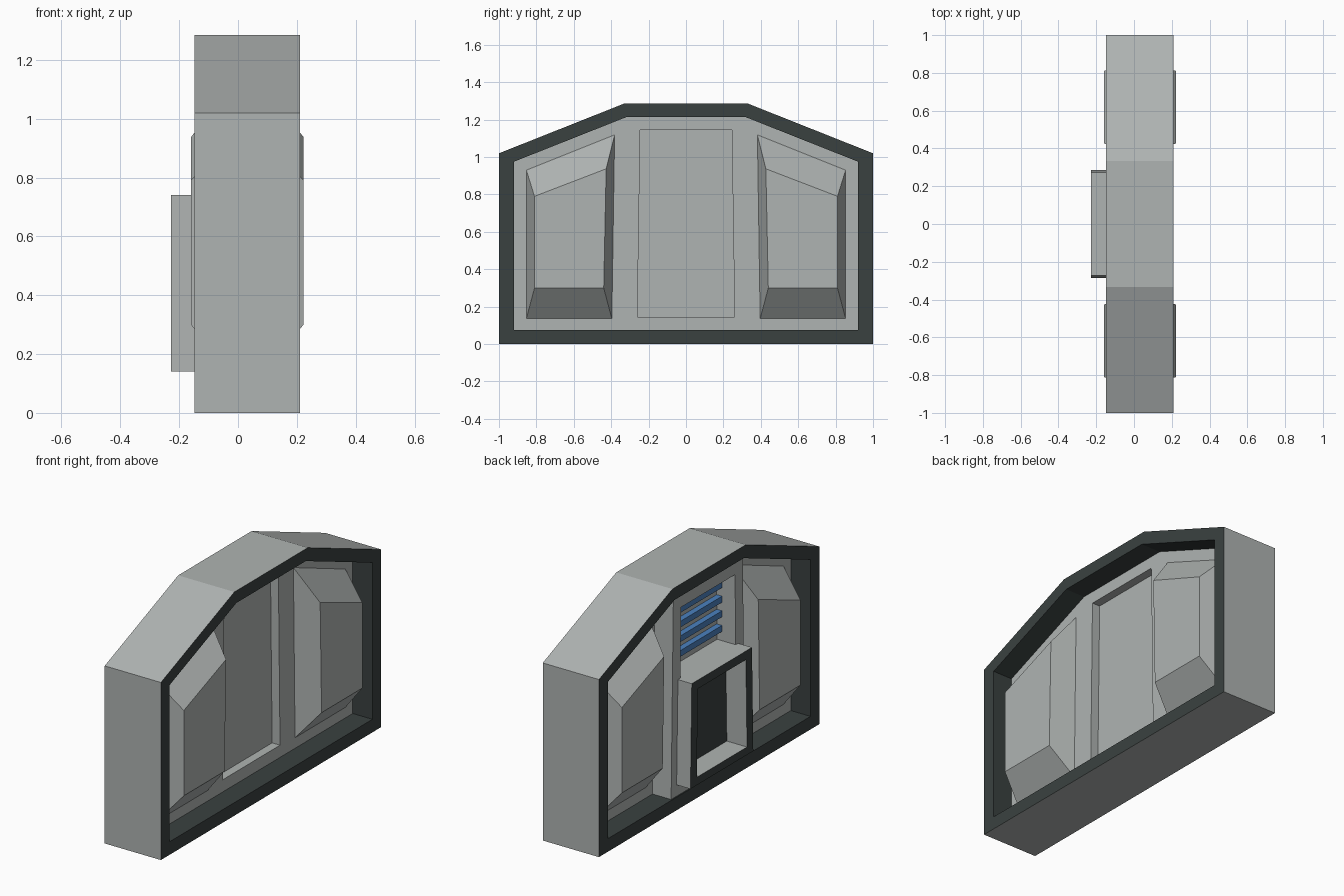
import bpy, bmesh

if "Cube" in bpy.data.objects:
    bpy.data.objects.remove(bpy.data.objects["Cube"])


def material(name, rgb):
    m = bpy.data.materials.new(name)
    m.diffuse_color = (*rgb, 1)
    m.use_nodes = True
    m.node_tree.nodes["Principled BSDF"].inputs["Base Color"].default_value = m.diffuse_color
    return m


GREY = material("light grey", (0.43, 0.455, 0.447))
DARK = material("dark grey", (0.042, 0.053, 0.051))
BLUE = material("vent blue", (0.07, 0.22, 0.52))


def loft(name, loops, mats, closed=False, rule=None):
    """Join loops of (x, [(y, z), ...]); closed makes a ring, else ends are capped."""
    bm = bmesh.new()
    rows = [[bm.verts.new((x, y, z)) for y, z in pts] for x, pts in loops]
    n = len(rows[0])
    pairs = list(zip(rows, rows[1:] + rows[:1])) if closed else list(zip(rows, rows[1:]))
    for k, (a, b) in enumerate(pairs):
        for i in range(n):
            j = (i + 1) % n
            f = bm.faces.new((a[i], a[j], b[j], b[i]))
            f.material_index = rule(k) if rule else 0
    if not closed:
        bm.faces.new(rows[0])
        f = bm.faces.new(rows[-1])
        f.material_index = rule(len(pairs)) if rule else 0
    bmesh.ops.recalc_face_normals(bm, faces=bm.faces)
    me = bpy.data.meshes.new(name)
    bm.to_mesh(me)
    bm.free()
    for m in mats:
        me.materials.append(m)
    ob = bpy.data.objects.new(name, me)
    bpy.context.collection.objects.link(ob)
    return ob


def ring(name, outer, inner, x0, x1, mats, rule=None):
    return loft(name, [(x0, outer), (x1, outer), (x1, inner), (x0, inner)], mats, True, rule)


def rect(y0, y1, z0, z1, top=None):
    """Four-sided outline; top gives the half width of a tapered upper edge."""
    t0, t1 = (y0, y1) if top is None else (-top, top)
    return [(y0, z0), (y1, z0), (t1, z1), (t0, z1)]


MID = 0.0315          # middle plane of the slab
X0, X1 = -0.147, 0.21
outer = [(-1, 0), (1, 0), (1, 1.02), (0.333, 1.285), (-0.333, 1.285), (-1, 1.02)]
inner = [(-0.92, 0.075), (0.92, 0.075), (0.92, 0.975), (0.315, 1.215), (-0.315, 1.215), (-0.92, 0.975)]

# Outer shell: grey outside, dark rims and inner walls
ring("outer_frame", outer, inner, X0, X1, [GREY, DARK], lambda k: 0 if k == 0 else 1)

# Core slab and the right-hand panel with its shallow central recess
loft("core_panel", [(-0.022, inner), (0.035, inner)], [GREY])
hole = [(-0.26, 0.145), (0.26, 0.145), (0.25, 0.8), (0.245, 1.145), (-0.245, 1.145), (-0.25, 0.8)]
ring("recess_panel", inner, hole, 0.035, 0.085, [GREY])

# Four bevelled raised panels
base = [(0.855, 0.13), (0.395, 0.13), (0.38, 1.125), (0.855, 0.935)]
face = [(0.81, 0.30), (0.44, 0.30), (0.427, 0.937), (0.81, 0.79)]
for side, depth in (("right", lambda x: x), ("left", lambda x: 2 * MID - x)):
    for end, s in (("back", 1), ("front", -1)):
        loft(f"raised_panel_{side}_{end}",
             [(depth(0.08), [(s * y, z) for y, z in base]),
              (depth(0.223), [(s * y, z) for y, z in face])], [GREY])

# Deep central surround on the left side
ring("vent_surround", rect(-0.335, 0.335, 0.075, 1.212, 0.315),
     rect(-0.26, 0.26, 0.145, 1.145, 0.245), -0.14, -0.02, [GREY])

# Blue louvres
for i in range(4):
    z = 0.795 + 0.084 * i
    loft(f"louvre_{i + 1}", [(-0.02, rect(-0.247, 0.247, z, z + 0.035)),
                             (-0.056, rect(-0.247, 0.247, z, z + 0.035))], [BLUE])

# Projecting hatch box: dark rim, grey reveal, dark back
box = rect(-0.285, 0.285, 0.14, 0.74, 0.273)
opening = rect(-0.228, 0.228, 0.185, 0.69, 0.218)
loft("hatch_box", [(-0.02, box), (-0.228, box), (-0.228, opening), (-0.1, opening)],
     [GREY, DARK], rule=lambda k: 1 if k in (1, 3) else 0)
